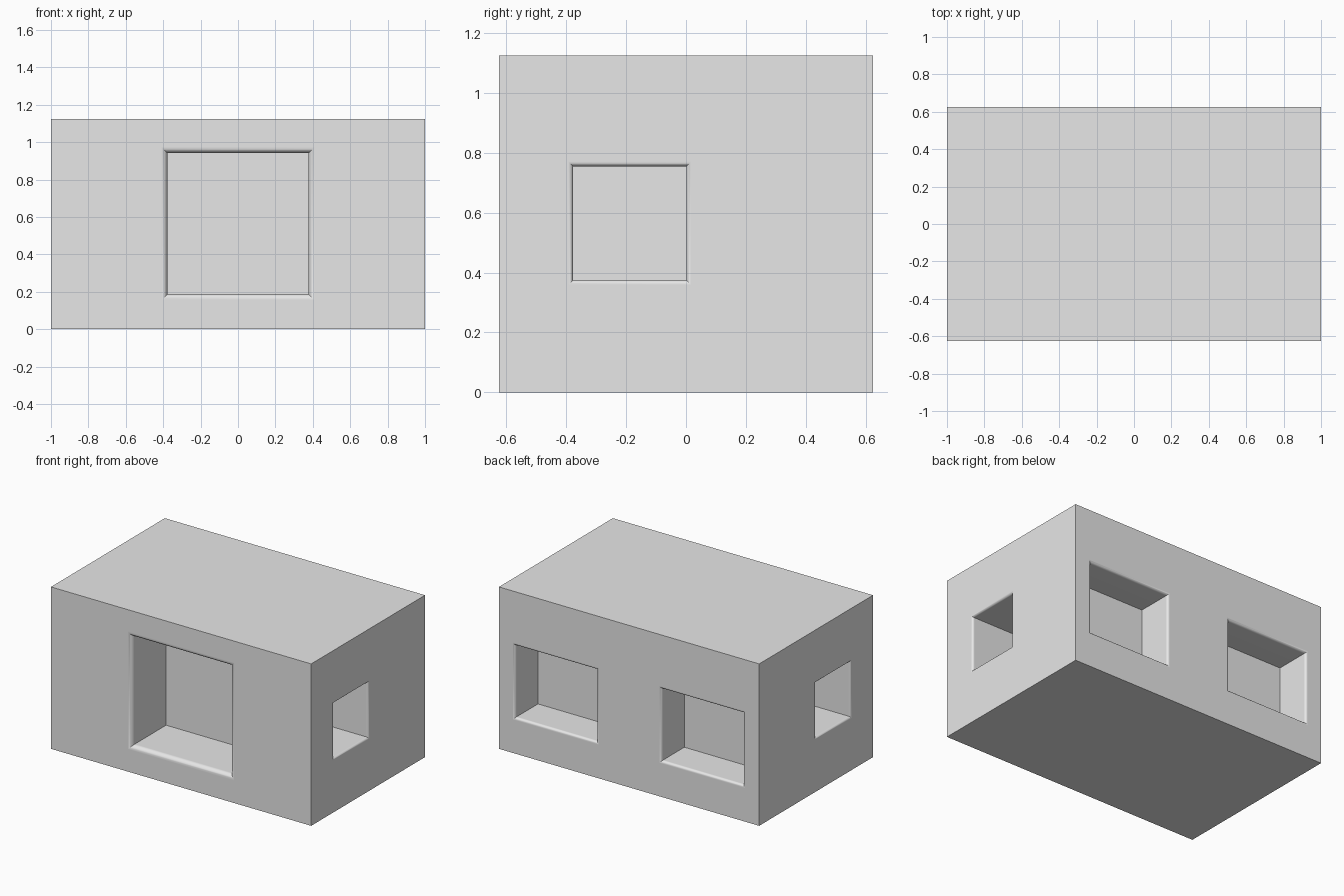
import bpy
import bmesh
from math import sin, cos, pi
from mathutils import Vector

cube = bpy.data.objects.get("Cube")
if cube:
    bpy.data.objects.remove(cube, do_unlink=True)

SIZE = Vector((2.0, 1.25, 1.125))
UP = Vector((0, 0, 1))
FRONT, BACK = Vector((0, -1, 0)), Vector((0, 1, 0))
LEFT, RIGHT = Vector((1, 0, 0)), Vector((-1, 0, 0))
STEPS = 8

grey = bpy.data.materials.new("plain_grey")
grey.use_nodes = True
grey.diffuse_color = (0.8, 0.8, 0.8, 1)
grey.node_tree.nodes["Principled BSDF"].inputs["Base Color"].default_value = (0.8, 0.8, 0.8, 1)


def make_object(name, bm):
    bmesh.ops.recalc_face_normals(bm, faces=bm.faces)
    mesh = bpy.data.meshes.new(name)
    bm.to_mesh(mesh)
    bm.free()
    mesh.materials.append(grey)
    obj = bpy.data.objects.new(name, mesh)
    bpy.context.collection.objects.link(obj)
    return obj


def add_recess(bm, out, center, width, height, depth, rim):
    """Rectangular plug that flares in a quarter round at the wall surface."""
    wall = abs(out.dot(SIZE)) / 2
    side = UP.cross(out)
    profile = [(rim, -0.05)]
    for i in range(STEPS + 1):
        t = pi / 2 * i / STEPS
        profile.append((rim - rim * sin(t), rim - rim * cos(t)))
    profile.append((0, depth))
    rings = []
    for grow, d in profile:
        a, b = width / 2 + grow, height / 2 + grow
        corners = ((-a, -b), (a, -b), (a, b), (-a, b))
        rings.append([bm.verts.new(center + out * (wall - d) + side * x + UP * z)
                      for x, z in corners])
    for low, high in zip(rings, rings[1:]):
        for i in range(4):
            j = (i + 1) % 4
            bm.faces.new((low[i], low[j], high[j], high[i]))
    bm.faces.new(rings[0])
    bm.faces.new(rings[-1])


# Solid block standing on the ground
bm = bmesh.new()
bmesh.ops.create_cube(bm, size=1)
bmesh.ops.scale(bm, vec=SIZE, verts=bm.verts)
bmesh.ops.translate(bm, vec=UP * SIZE.z / 2, verts=bm.verts)
building = make_object("building_block", bm)

# Doorway in front, a window on each side, two windows at the back
bm = bmesh.new()
add_recess(bm, FRONT, Vector((0, 0, 0.565)), 0.755, 0.755, 0.375, 0.032)
for out in (LEFT, RIGHT):
    add_recess(bm, out, Vector((0, -0.188, 0.565)), 0.378, 0.38, 0.375, 0.016)
for x in (-0.5625, 0.5625):
    add_recess(bm, BACK, Vector((x, 0, 0.5)), 0.625, 0.5, 0.25, 0.018)
cutter = make_object("opening_cutter", bm)
cutter.hide_render = True

# Cut the openings, then drop the cutter
cut = building.modifiers.new("openings", 'BOOLEAN')
cut.operation = 'DIFFERENCE'
cut.solver = 'EXACT'
cut.object = cutter
bpy.ops.object.select_all(action='DESELECT')
building.select_set(True)
bpy.context.view_layer.objects.active = building
bpy.ops.object.modifier_apply(modifier=cut.name)
bpy.data.objects.remove(cutter, do_unlink=True)

# Smooth rims with flat walls
bpy.ops.object.shade_smooth_by_angle(angle=pi / 6)
weighted = building.modifiers.new("flat_walls", 'WEIGHTED_NORMAL')
weighted.keep_sharp = True
